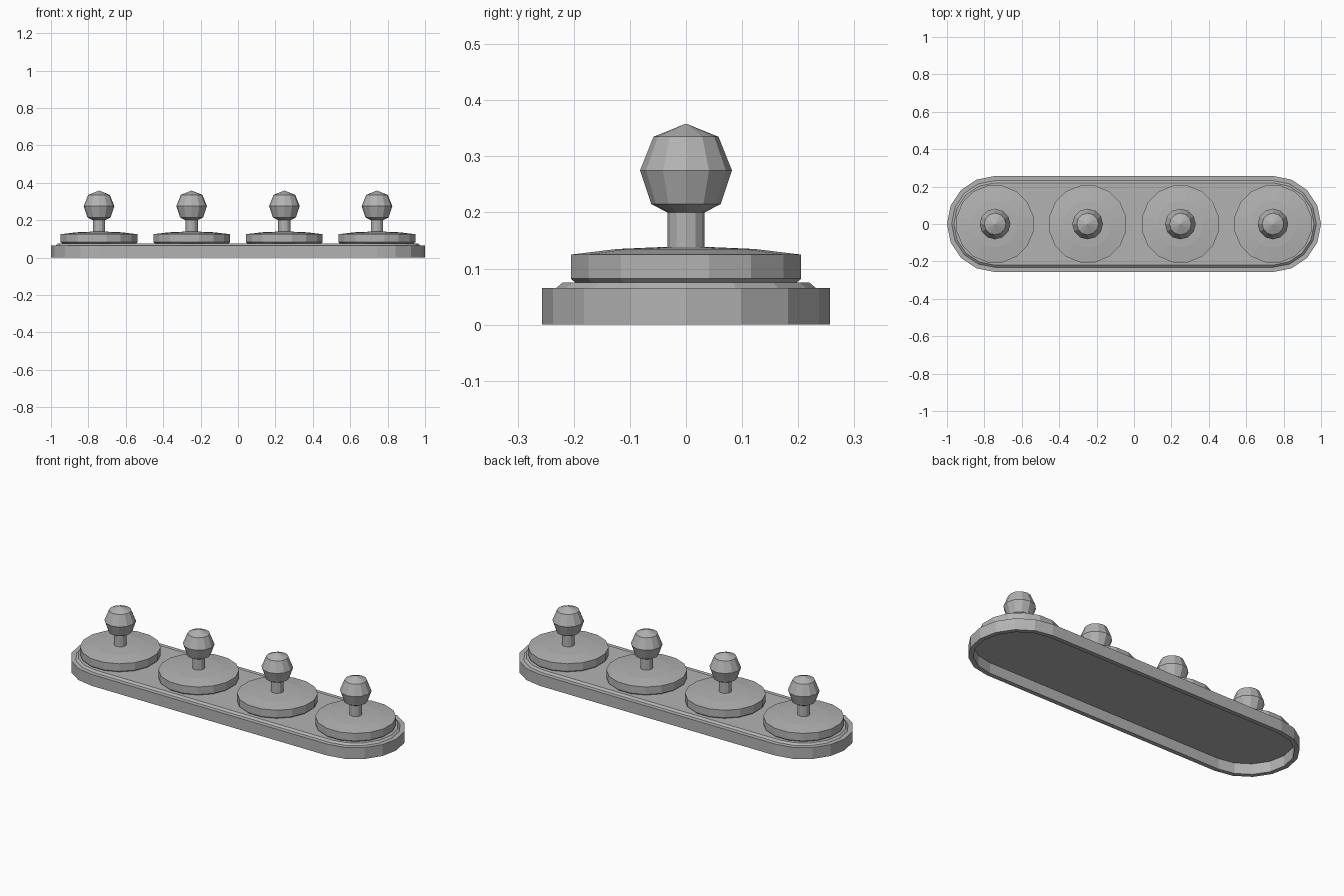
import bpy, bmesh, math

if "Cube" in bpy.data.objects:
    bpy.data.objects.remove(bpy.data.objects["Cube"])

grey = bpy.data.materials.new("plain grey")
grey.diffuse_color = (0.45, 0.45, 0.45, 1)
grey.use_nodes = True
grey.node_tree.nodes["Principled BSDF"].inputs["Base Color"].default_value = grey.diffuse_color
CENTRES = (-0.743, -0.248, 0.248, 0.743)


def finish(name, bm):
    bmesh.ops.recalc_face_normals(bm, faces=bm.faces)
    mesh = bpy.data.meshes.new(name)
    bm.to_mesh(mesh)
    bm.free()
    mesh.materials.append(grey)
    obj = bpy.data.objects.new(name, mesh)
    bpy.context.collection.objects.link(obj)
    return obj


def loft(name, rings):
    """Skin a list of closed point rings and cap both ends."""
    bm = bmesh.new()
    loops = [[bm.verts.new(p) for p in ring] for ring in rings]
    n = len(loops[0])
    for a, b in zip(loops, loops[1:]):
        for i in range(n):
            j = (i + 1) % n
            bm.faces.new((a[i], a[j], b[j], b[i]))
    bm.faces.new(loops[0])
    bm.faces.new(loops[-1])
    return finish(name, bm)


def stadium(r, z):
    """Rounded-end outline, eight segments on each end."""
    pts = []
    for side, start in ((1, -90), (-1, 90)):
        for i in range(9):
            a = math.radians(start + i * 22.5)
            pts.append((side * 0.743 + r * math.cos(a), r * math.sin(a), z))
    return pts


def turned(name, profile, sides, x, offset=0.0):
    """Lathe a (radius, height) profile around a vertical axis at x."""
    return loft(name, [[(x + r * math.cos(2 * math.pi * (i + offset) / sides),
                         r * math.sin(2 * math.pi * (i + offset) / sides), z)
                        for i in range(sides)] for r, z in profile])


# Base tray: hollow underneath, raised bevelled deck on top
loft("base_tray", [stadium(r, z) for r, z in (
    (0.232, 0.060), (0.232, 0.0), (0.257, 0.0), (0.257, 0.065),
    (0.232, 0.065), (0.220, 0.075))])

# Four domed discs, each with a stem and faceted knob
for k, x in enumerate(CENTRES, 1):
    turned(f"disc_{k}", [(0.200, 0.074), (0.209, 0.082), (0.209, 0.125),
                         (0.125, 0.135), (0.03, 0.139)], 16, x, 0.5)
    turned(f"stem_{k}", [(0.033, 0.13), (0.033, 0.205)], 12, x)
    turned(f"knob_{k}", [(0.033, 0.200), (0.062, 0.215), (0.082, 0.275),
                         (0.058, 0.335), (0.001, 0.358)], 12, x)
